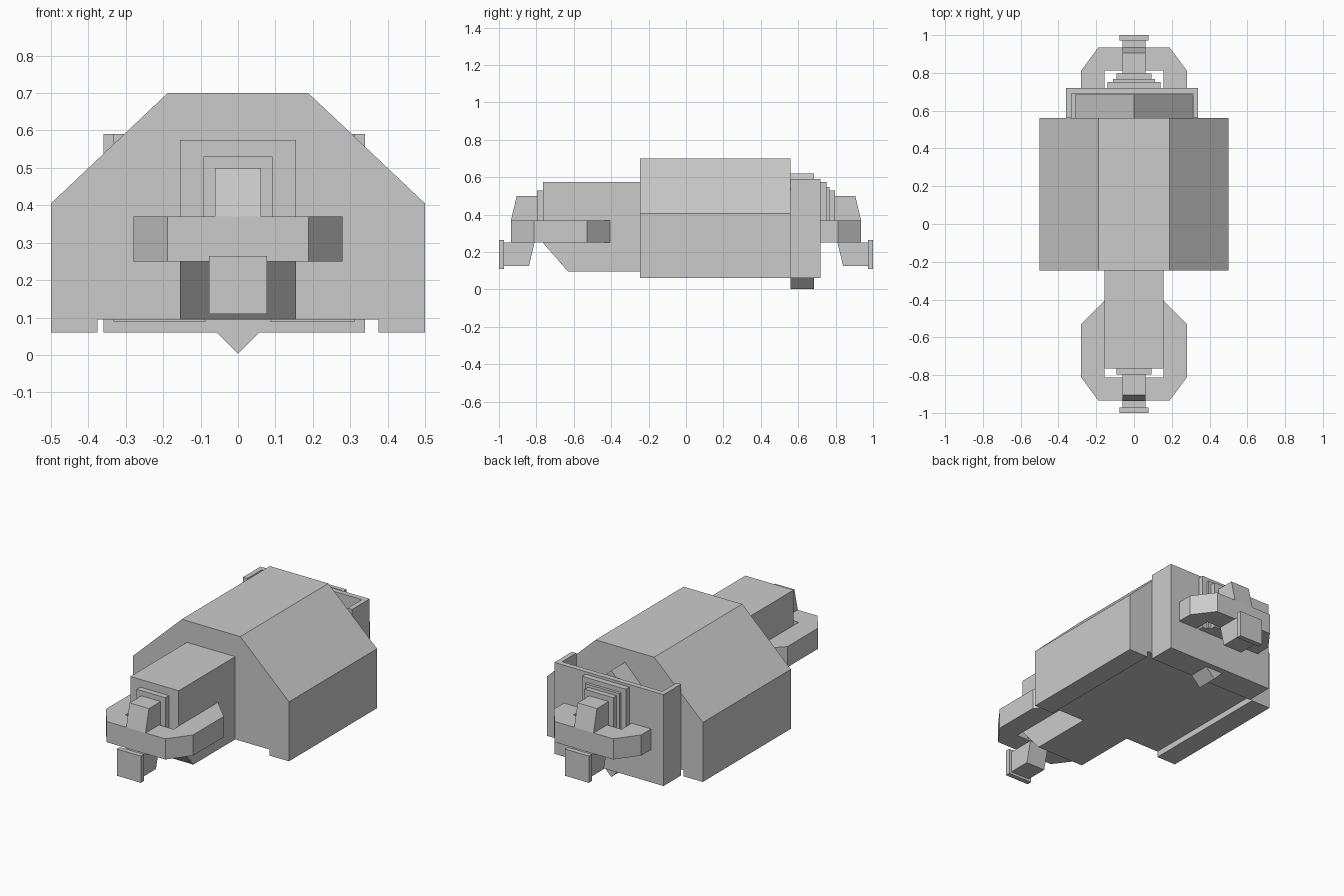
import bpy, bmesh
from mathutils import Vector

if "Cube" in bpy.data.objects:
    bpy.data.objects.remove(bpy.data.objects["Cube"])


def prism(name, pts, a, b, axis):
    """Extrude a closed 2D profile from a to b along an axis."""
    place = {'x': lambda p, t: (t, p[0], p[1]),
             'y': lambda p, t: (p[0], t, p[1]),
             'z': lambda p, t: (p[0], p[1], t)}[axis]
    bm = bmesh.new()
    face = bm.faces.new([bm.verts.new(place(p, a)) for p in pts])
    out = bmesh.ops.extrude_face_region(bm, geom=[face])
    step = Vector(place((0, 0), b - a))
    bmesh.ops.translate(bm, vec=step, verts=[v for v in out['geom'] if isinstance(v, bmesh.types.BMVert)])
    bmesh.ops.recalc_face_normals(bm, faces=bm.faces)
    mesh = bpy.data.meshes.new(name)
    bm.to_mesh(mesh)
    bm.free()
    ob = bpy.data.objects.new(name, mesh)
    bpy.context.collection.objects.link(ob)
    return ob


def box(name, x0, x1, y0, y1, z0, z1):
    return prism(name, [(x0, z0), (x1, z0), (x1, z1), (x0, z1)], y0, y1, 'y')


def mirrored(half):
    """Complete a profile by mirroring it across x = 0."""
    return half + [(-x, z) for x, z in reversed(half)]


# Main body with sloped roof and two bottom rails
prism("main_body", mirrored([(0.375, 0.095), (0.375, 0.06), (0.5, 0.06),
                             (0.5, 0.405), (0.188, 0.70)]), -0.247, 0.56, 'y')

# Front hood with sloped underside
prism("front_hood", [(-0.247, 0.095), (-0.63, 0.095), (-0.765, 0.25),
                     (-0.765, 0.575), (-0.247, 0.575)], -0.155, 0.155, 'x')

# Rear tray: floor, back wall and side walls, open at the top
box("tray_floor", -0.332, 0.312, 0.56, 0.69, 0.06, 0.09)
box("tray_back", -0.36, 0.34, 0.69, 0.72, 0.06, 0.59)
box("tray_side_left", -0.36, -0.332, 0.56, 0.69, 0.06, 0.59)
box("tray_side_right", 0.312, 0.34, 0.56, 0.69, 0.06, 0.59)

# Diamond block held inside the tray, poking out above and below
prism("diamond_block", [(0, 0.003), (0.31, 0.312), (0, 0.621), (-0.31, 0.312)],
      0.56, 0.685, 'y')

# Coupling at each end: bumper ring, post and buffer plate
for end, s, inner in (("front", -1, [(0.28, 0.53), (0.155, 0.405)]),
                      ("rear", 1, [(0.28, 0.72), (0.155, 0.72)])):
    half = [(0.188, 0.935), (0.28, 0.812)] + inner + [(0.155, 0.812)]
    prism(end + "_bumper_ring", [(x, s * y) for x, y in mirrored(half)], 0.25, 0.37, 'z')
    post = [(0.765, 0.25), (0.81, 0.25), (0.84, 0.125), (0.972, 0.125), (0.972, 0.25),
            (0.936, 0.25), (0.936, 0.37), (0.905, 0.5), (0.765, 0.5)]
    prism(end + "_post", [(s * y, z) for y, z in post], -0.062, 0.062, 'x')
    box(end + "_buffer_plate", -0.077, 0.077, s * 0.972, s * 1.0, 0.11, 0.265)

# Stepped mounting plates behind the posts
box("front_mount", -0.092, 0.092, -0.797, -0.765, 0.25, 0.53)
for i, (w, y0, y1, top) in enumerate([(0.14, 0.72, 0.752, 0.575),
                                      (0.11, 0.752, 0.768, 0.547),
                                      (0.092, 0.768, 0.797, 0.53)]):
    box(f"rear_mount_{i + 1}", -w, w, y0, y1, 0.25, top)
